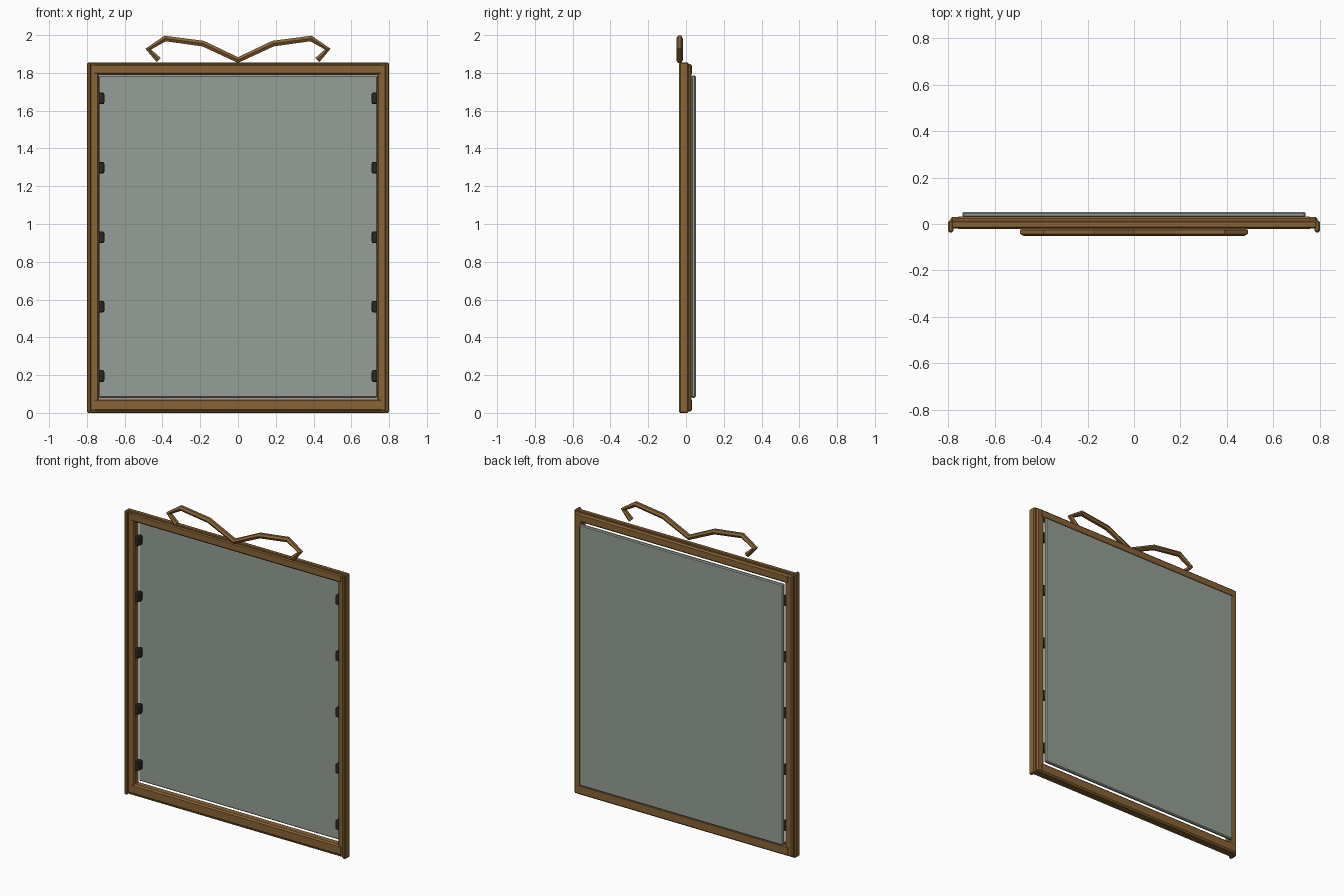
import bpy, bmesh, math

if "Cube" in bpy.data.objects:
    bpy.data.objects.remove(bpy.data.objects["Cube"])

def material(name, rgb):
    m = bpy.data.materials.new(name)
    m.diffuse_color = (*rgb, 1)
    m.use_nodes = True
    m.node_tree.nodes["Principled BSDF"].inputs["Base Color"].default_value = m.diffuse_color
    return m

WOOD = material("brown_wood", (0.25, 0.125, 0.036))
PANEL = material("grey_green_panel", (0.30, 0.345, 0.305))
DARK = material("dark_metal", (0.02, 0.02, 0.02))

def box(name, x, y, z, mat, bevel=0.005, segments=1):
    """Bevelled box given as (min, max) per axis."""
    bm = bmesh.new()
    bmesh.ops.create_cube(bm, size=1)
    for v in bm.verts:
        for i, (lo, hi) in enumerate((x, y, z)):
            v.co[i] = (lo + hi) / 2 + v.co[i] * (hi - lo)
    if bevel:
        bmesh.ops.bevel(bm, geom=bm.edges[:], offset=bevel, segments=segments,
                        profile=0.5, affect='EDGES')
    me = bpy.data.meshes.new(name)
    bm.to_mesh(me)
    bm.free()
    me.materials.append(mat)
    ob = bpy.data.objects.new(name, me)
    bpy.context.collection.objects.link(ob)
    return ob

def span(s, a, b):
    return tuple(sorted((s * a, s * b)))

# side stiles, their raised outer lips and the row of dark clips
for s, side in ((-1, "left"), (1, "right")):
    box(side + "_stile", span(s, 0.735, 0.79), (-0.02, 0.03), (0.008, 1.847), WOOD, 0.008)
    box(side + "_outer_lip", span(s, 0.778, 0.80), (-0.036, 0.014), (0, 1.855), WOOD, 0.006)
    for i in range(5):
        z = 0.195 + i * 0.3675
        box(f"{side}_clip_{i + 1}", span(s, 0.708, 0.742), (-0.012, 0.03),
            (z - 0.031, z + 0.031), DARK, 0.009, 2)

# top and bottom rails with thin edge lips
for name, z, lip in (("bottom", (0.008, 0.075), (0, 0.018)),
                     ("top", (1.79, 1.847), (1.837, 1.855))):
    box(name + "_rail", (-0.765, 0.765), (-0.022, 0.032), z, WOOD, 0.009)
    box(name + "_edge_lip", (-0.785, 0.785), (-0.016, 0.012), lip, WOOD, 0.004)

# back panel
box("panel", (-0.738, 0.738), (0.029, 0.052), (0.08, 1.786), PANEL, 0.006)

# bow-shaped crest: one tube following a mirrored path
half = [(0.42, 1.868), (0.475, 1.926), (0.386, 1.982), (0.185, 1.955)]
path = [(-x, z) for x, z in half] + [(0, 1.868)] + half[::-1]
cu = bpy.data.curves.new("crest_path", 'CURVE')
cu.dimensions = '3D'
cu.bevel_depth = 0.0175
cu.bevel_resolution = 1
cu.use_fill_caps = True
sp = cu.splines.new('POLY')
sp.points.add(len(path) - 1)
for p, (x, z) in zip(sp.points, path):
    p.co = (x, -0.034, z, 1)
sp.use_smooth = False
cu.materials.append(WOOD)
crest = bpy.data.objects.new("crest", cu)
bpy.context.collection.objects.link(crest)
